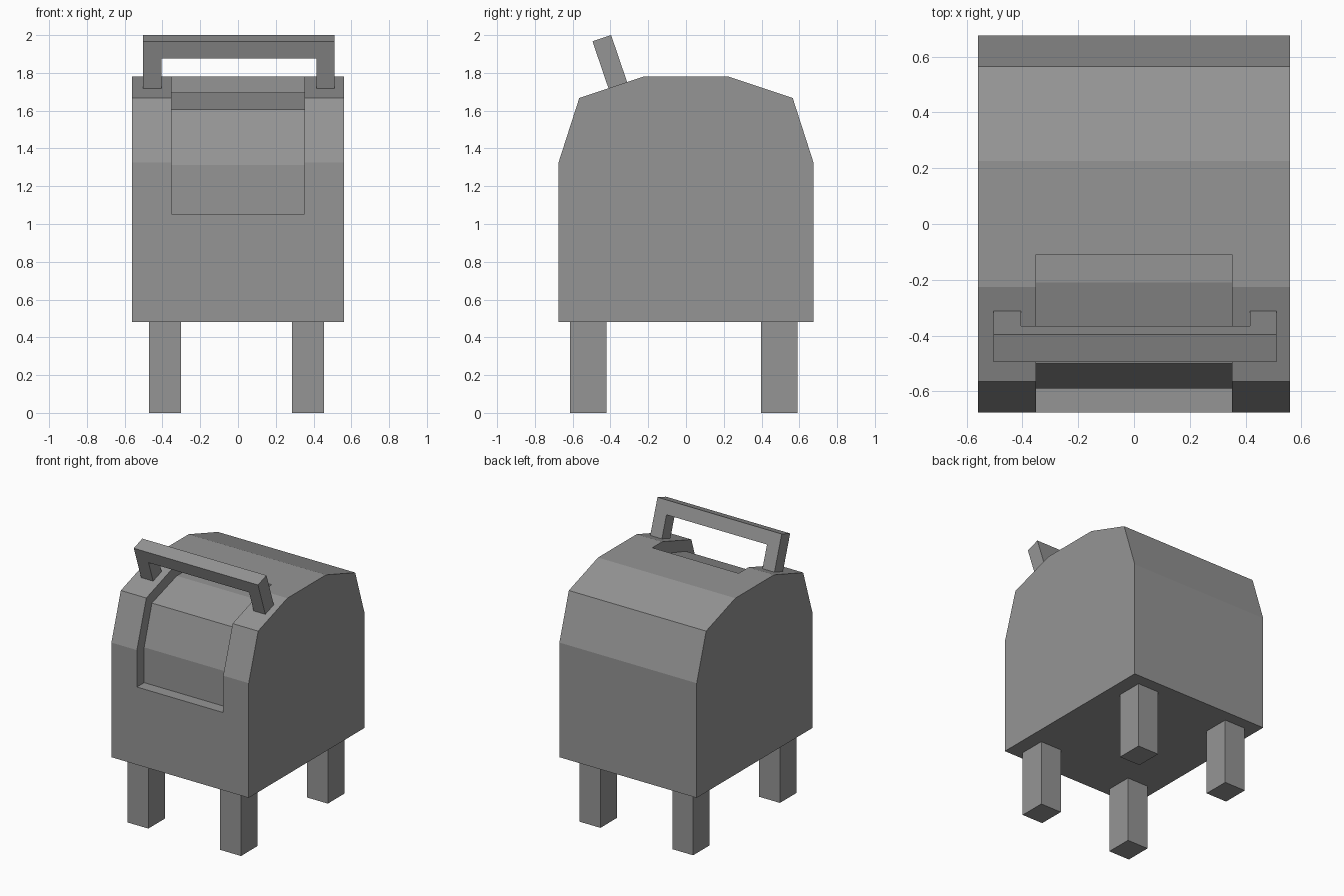
import bpy
from mathutils import Matrix, Vector

cube = bpy.data.objects.get("Cube")
if cube:
    bpy.data.objects.remove(cube, do_unlink=True)

grey = bpy.data.materials.new("mid grey")
grey.use_nodes = True
COLOUR = (0.3, 0.3, 0.3, 1)
grey.diffuse_color = COLOUR
grey.node_tree.nodes["Principled BSDF"].inputs["Base Color"].default_value = COLOUR


def prism(name, outline, origin, u, v, sweep):
    """Sweep a flat outline, drawn along u and v from origin, into a solid."""
    import bmesh
    bm = bmesh.new()
    origin, u, v, sweep = map(Vector, (origin, u, v, sweep))
    base = bm.faces.new([bm.verts.new(origin + u * a + v * b) for a, b in outline])
    ext = bmesh.ops.extrude_face_region(bm, geom=[base], use_keep_orig=True)
    moved = [g for g in ext["geom"] if isinstance(g, bmesh.types.BMVert)]
    bmesh.ops.translate(bm, verts=moved, vec=sweep)
    bmesh.ops.recalc_face_normals(bm, faces=bm.faces)
    mesh = bpy.data.meshes.new(name)
    bm.to_mesh(mesh)
    bm.free()
    mesh.materials.append(grey)
    obj = bpy.data.objects.new(name, mesh)
    bpy.context.collection.objects.link(obj)
    return obj


Y, Z = (0, 1, 0), (0, 0, 1)

# Body: faceted barrel-top profile swept across the width
half = [(0.675, 0.48), (0.675, 1.325), (0.565, 1.667), (0.225, 1.78)]
outline = half + [(-y, z) for y, z in reversed(half)]
body = prism("body", outline, (-0.56, 0, 0), Y, Z, (1.12, 0, 0))

# Front recess: its floor follows the body profile, set inwards
recess = [(-0.8, 1.053), (-0.59, 1.053), (-0.59, 1.313), (-0.5, 1.605),
          (-0.21, 1.695), (-0.11, 1.695), (-0.11, 1.9), (-0.8, 1.9)]
cutter = prism("recess_cutter", recess, (-0.352, 0, 0), Y, Z, (0.704, 0, 0))
cutter.hide_render = True
cut = body.modifiers.new("recess", "BOOLEAN")
cut.operation = "DIFFERENCE"
cut.solver = "EXACT"
cut.object = cutter
bpy.context.view_layer.update()
evaluated = body.evaluated_get(bpy.context.evaluated_depsgraph_get())
carved = bpy.data.meshes.new_from_object(evaluated)
body.modifiers.clear()
body.data = carved
bpy.data.objects.remove(cutter, do_unlink=True)

# Handle: square-cornered arch, leaning forward on the sloped top
down = Vector((0, 0.322, -0.947))
across = Vector((0, 0.947, 0.322))
arch = [(-0.503, 0), (0.51, 0), (0.51, 0.268), (0.415, 0.268),
        (0.415, 0.097), (-0.405, 0.097), (-0.405, 0.268), (-0.503, 0.268)]
prism("handle", arch, (0, -0.495, 1.967), (1, 0, 0), down, across * 0.104)

# Four square legs
square = [(-0.5, -0.5), (0.5, -0.5), (0.5, 0.5), (-0.5, 0.5)]
for side, x in (("right", -0.386), ("left", 0.37)):
    for end, y in (("front", -0.518), ("back", 0.493)):
        prism(f"{end}_{side}_leg", square, (x, y, 0),
              (0.17, 0, 0), (0, 0.193, 0), (0, 0, 0.485))
